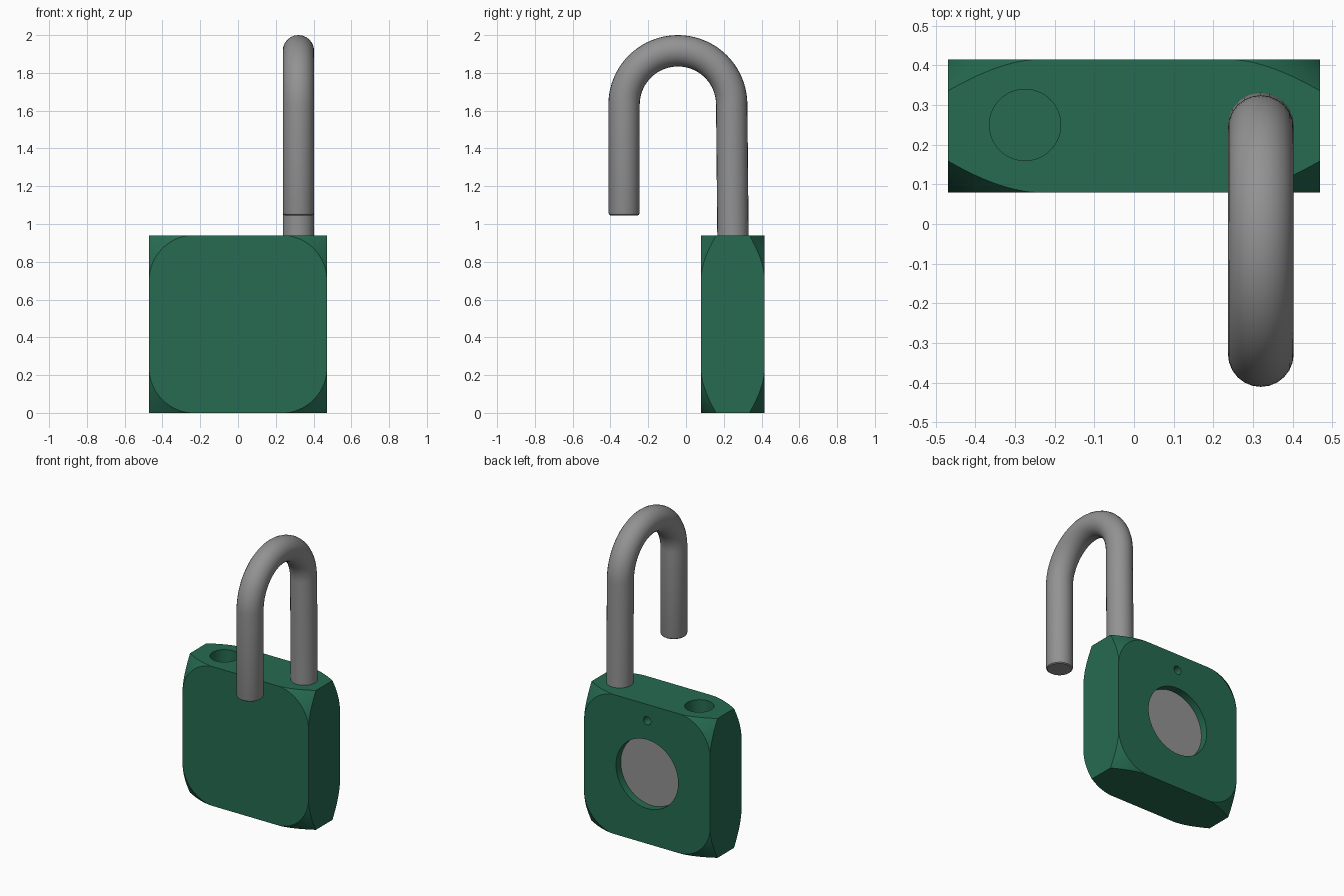
import bpy, bmesh, math
from mathutils import Vector

cube = bpy.data.objects.get("Cube")
if cube:
    bpy.data.objects.remove(cube, do_unlink=True)


def material(name, color):
    m = bpy.data.materials.new(name)
    m.use_nodes = True
    m.diffuse_color = (*color, 1)
    m.node_tree.nodes["Principled BSDF"].inputs["Base Color"].default_value = (*color, 1)
    return m


GREEN = material("dark green", (0.019, 0.145, 0.083))
GREY = material("steel grey", (0.29, 0.29, 0.29))

HALF = 0.47                 # half width and half height of the body
FRONT, BACK = 0.08, 0.415   # body depth range
MID = (FRONT + BACK) / 2
HOLE_X, HOLE_Y = 0.275, 0.25


def add_object(name, bm, mat):
    mesh = bpy.data.meshes.new(name)
    bmesh.ops.recalc_face_normals(bm, faces=bm.faces)
    bm.to_mesh(mesh)
    bm.free()
    mesh.materials.append(mat)
    ob = bpy.data.objects.new(name, mesh)
    bpy.context.collection.objects.link(ob)
    return ob


def activate(ob):
    bpy.ops.object.select_all(action='DESELECT')
    ob.select_set(True)
    bpy.context.view_layer.objects.active = ob


def smooth(ob):
    activate(ob)
    bpy.ops.object.shade_smooth_by_angle(angle=math.radians(30))


def rod(name, start, end, radius, mat):
    """Straight cylinder between two points."""
    a, b = Vector(start), Vector(end)
    bm = bmesh.new()
    bmesh.ops.create_cone(bm, cap_ends=True, segments=64, radius1=radius,
                          radius2=radius, depth=(b - a).length)
    turn = (b - a).to_track_quat('Z', 'Y').to_matrix()
    bmesh.ops.rotate(bm, matrix=turn, verts=bm.verts)
    bmesh.ops.translate(bm, vec=(a + b) / 2, verts=bm.verts)
    return add_object(name, bm, mat)


def combine(ob, cutter, operation):
    mod = ob.modifiers.new("cut", 'BOOLEAN')
    mod.operation, mod.solver, mod.object = operation, 'EXACT', cutter
    activate(ob)
    bpy.ops.object.modifier_apply(modifier=mod.name)
    bpy.data.objects.remove(cutter, do_unlink=True)


# Body block
bm = bmesh.new()
bmesh.ops.create_cube(bm, size=1)
bmesh.ops.scale(bm, vec=(2 * HALF, BACK - FRONT, 2 * HALF), verts=bm.verts)
bmesh.ops.translate(bm, vec=(0, MID, HALF), verts=bm.verts)
body = add_object("body", bm, GREEN)

# Corner shaper: rounded squares widening from each face, giving conical corner cuts
R, CUT_DEPTH, STEPS = 0.24, 0.08, 20
slope = R * (math.sqrt(2) - 1) / CUT_DEPTH
bm = bmesh.new()
for depth in (-0.02, CUT_DEPTH + 0.03):
    r = R + 0.001 + slope * depth
    for y in (FRONT + depth, BACK - depth):
        for sx in (-1, 1):
            for sz in (-1, 1):
                for i in range(STEPS + 1):
                    t = math.pi / 2 * i / STEPS
                    bm.verts.new((sx * (HALF - R + r * math.cos(t)), y,
                                  HALF + sz * (HALF - R + r * math.sin(t))))
bmesh.ops.convex_hull(bm, input=bm.verts)
bmesh.ops.dissolve_limit(bm, angle_limit=0.001, verts=bm.verts, edges=bm.edges)
combine(body, add_object("corner_shaper", bm, GREEN), 'INTERSECT')

# Shackle socket, round recess and small pin hole
cuts = [
    ("socket", (-HOLE_X, HOLE_Y, 0.7), (-HOLE_X, HOLE_Y, 1), 0.09),
    ("recess", (0, BACK - 0.055, HALF), (0, BACK + 0.05, HALF), 0.232),
    ("pin_hole", (0, BACK - 0.06, 0.83), (0, BACK + 0.05, 0.83), 0.028),
]
for name, start, end, radius in cuts:
    combine(body, rod(name, start, end, radius, GREEN), 'DIFFERENCE')
smooth(body)

# Round plate on the recess floor
plate = rod("back_plate", (0, BACK - 0.065, HALF), (0, BACK - 0.05, HALF), 0.2315, GREY)
smooth(plate)

# Shackle: long leg, half-circle arch, short free leg with an eased tip
SHACKLE_X, TUBE, ARCH = 0.32, 0.083, 0.285
ARCH_Y, ARCH_Z, TIP = -0.043, 1.632, 1.045
path = [(HOLE_Y, 0.8, 1), (HOLE_Y - 0.002, 1.0, 1)]
for i in range(41):
    t = math.pi * i / 40
    path.append((ARCH_Y + ARCH * math.cos(t), ARCH_Z + ARCH * math.sin(t), 1))
for lift, size in ((0.016, 1), (0.005, 0.96), (0, 0.88)):
    path.append((ARCH_Y - ARCH, TIP + lift, size))

curve = bpy.data.curves.new("shackle", 'CURVE')
curve.dimensions = '3D'
curve.bevel_depth = TUBE
curve.bevel_resolution = 10
curve.use_fill_caps = True
spline = curve.splines.new('POLY')
spline.points.add(len(path) - 1)
for point, (y, z, size) in zip(spline.points, path):
    point.co = (SHACKLE_X, y, z, 1)
    point.radius = size
curve.materials.append(GREY)
shackle = bpy.data.objects.new("shackle", curve)
bpy.context.collection.objects.link(shackle)
activate(shackle)
bpy.ops.object.convert(target='MESH')
smooth(bpy.context.view_layer.objects.active)
